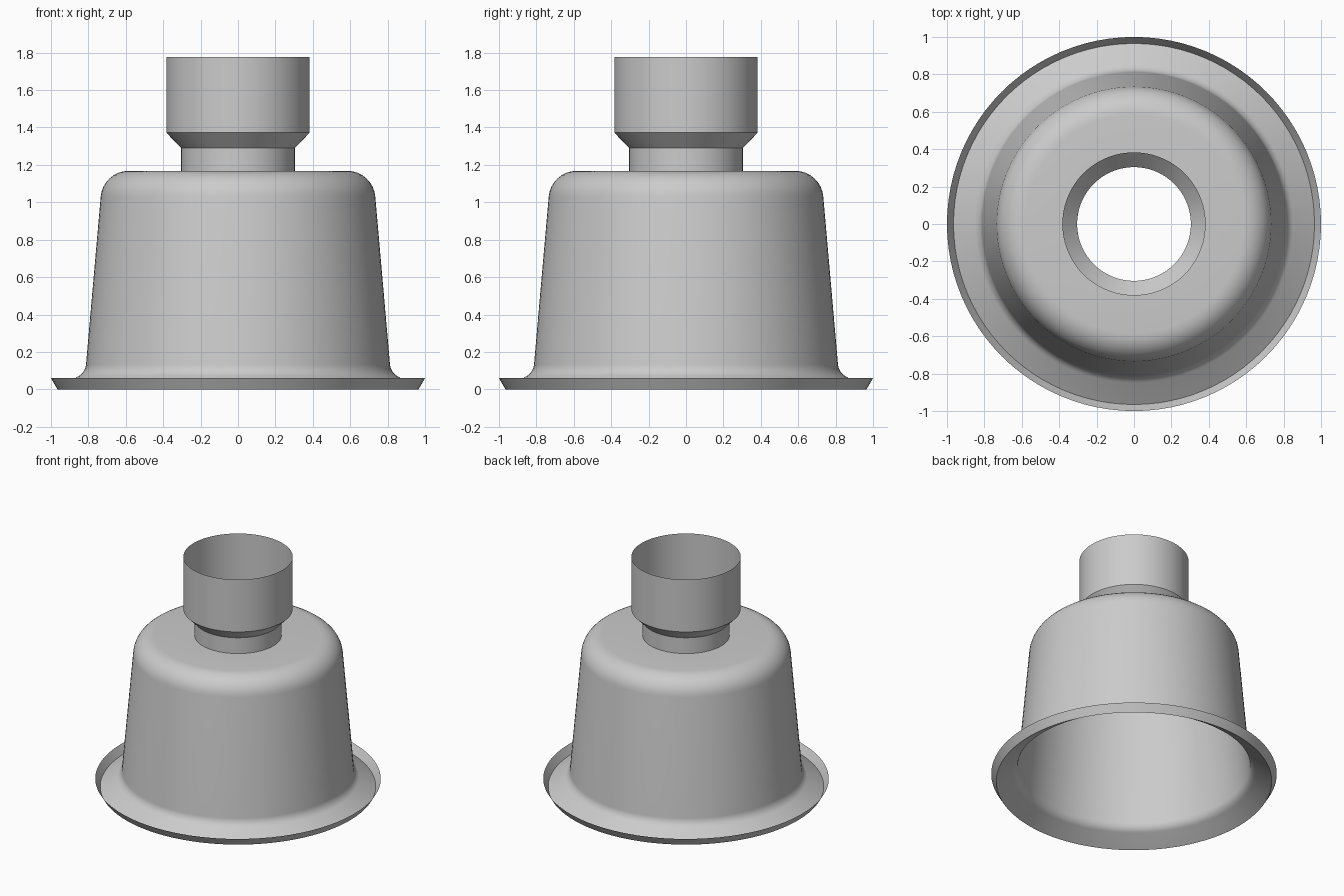
import bpy, bmesh, math
from mathutils import Vector

cube = bpy.data.objects.get("Cube")
if cube:
    bpy.data.objects.remove(cube, do_unlink=True)

SEGMENTS = 96

grey = bpy.data.materials.new("plain grey")
grey.use_nodes = True
grey.diffuse_color = (0.6, 0.6, 0.6, 1)
grey.node_tree.nodes["Principled BSDF"].inputs["Base Color"].default_value = (0.6, 0.6, 0.6, 1)


def rounded(corners, steps=8):
    """Profile of (radius, height, fillet) corners with true tangent arcs."""
    points = []
    for i, (r, z, fillet) in enumerate(corners):
        p = Vector((r, z))
        if not fillet:
            points.append(p)
            continue
        a = (Vector(corners[i - 1][:2]) - p).normalized()
        b = (Vector(corners[i + 1][:2]) - p).normalized()
        half = a.angle(b) / 2
        centre = p + (a + b).normalized() * fillet / math.sin(half)
        start = (p + a * fillet / math.tan(half) - centre).normalized()
        end = (p + b * fillet / math.tan(half) - centre).normalized()
        points += [centre + start.slerp(end, k / steps) * fillet for k in range(steps + 1)]
    return points


def lathe(name, corners):
    """Spin an open profile into a thin sheet."""
    bm = bmesh.new()
    verts = [bm.verts.new((p.x, 0, p.y)) for p in rounded(corners)]
    edges = [bm.edges.new(pair) for pair in zip(verts, verts[1:])]
    bmesh.ops.spin(bm, geom=verts + edges, cent=(0, 0, 0), axis=(0, 0, 1),
                   angle=math.tau, steps=SEGMENTS, use_merge=True)
    bmesh.ops.remove_doubles(bm, verts=bm.verts, dist=1e-4)
    # Outer side of the sheet faces away from the axis or upwards
    bm.normal_update()
    if sum(f.normal.dot(Vector((*f.calc_center_median().xy, 0.5))) * f.calc_area()
           for f in bm.faces) < 0:
        bmesh.ops.reverse_faces(bm, faces=bm.faces)
    mesh = bpy.data.meshes.new(name)
    bm.to_mesh(mesh)
    bm.free()
    mesh.materials.append(grey)
    obj = bpy.data.objects.new(name, mesh)
    bpy.context.collection.objects.link(obj)
    bpy.ops.object.select_all(action='DESELECT')
    obj.select_set(True)
    bpy.context.view_layer.objects.active = obj
    bpy.ops.object.shade_smooth_by_angle(angle=math.radians(25))


# Upturned lip, sloping flange, tapered wall and rounded shoulder
lathe("bell_body", [(1.0, 0.06, 0), (0.965, 0, 0), (0.816, 0.094, 0.08),
                    (0.722, 1.168, 0.15), (0.304, 1.168, 0)])

# Narrow collar flaring into a wider open socket
lathe("neck_socket", [(0.304, 1.168, 0), (0.304, 1.29, 0),
                      (0.383, 1.372, 0), (0.383, 1.776, 0)])
